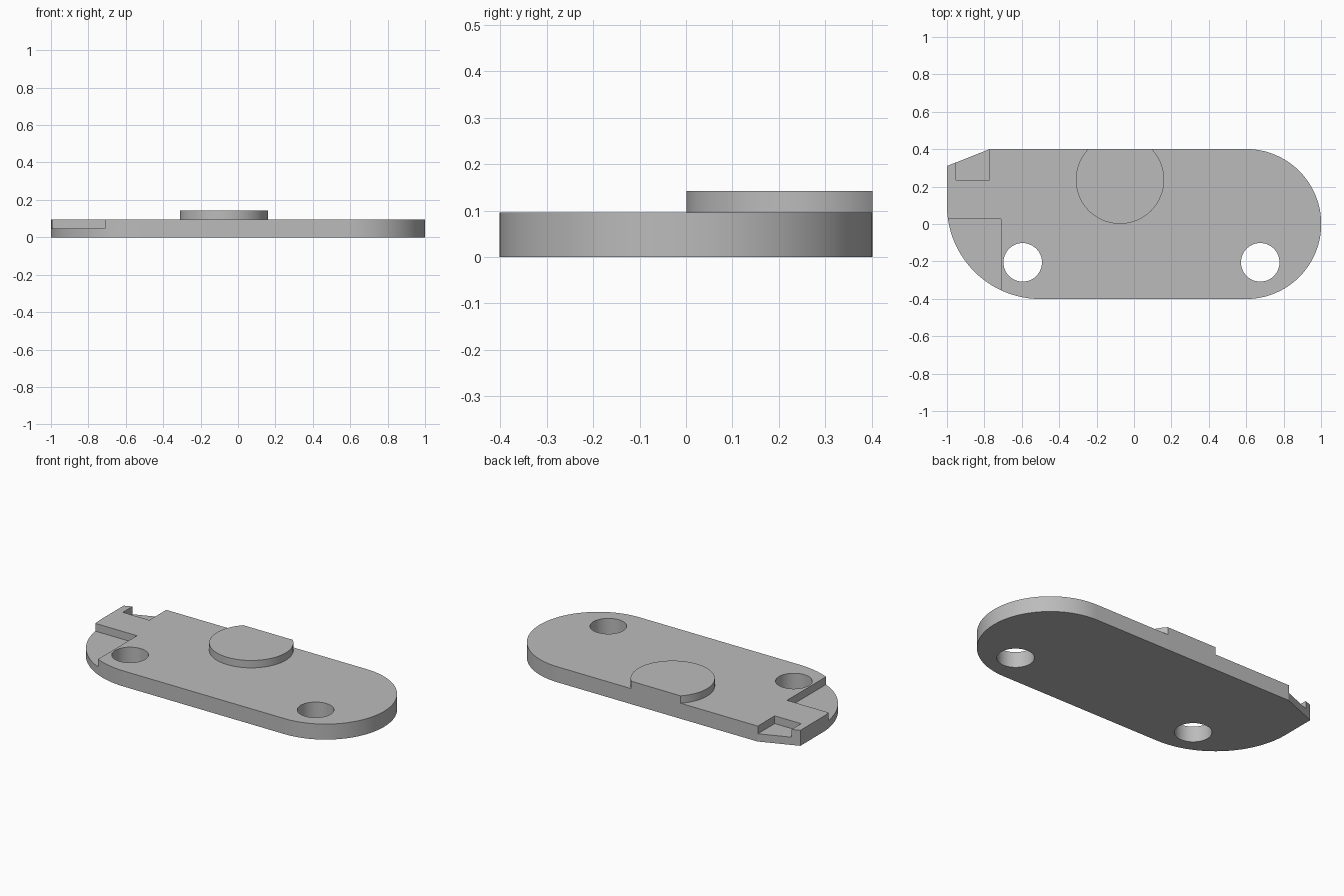
import bpy
import bmesh
from math import cos, sin, radians, sqrt

if "Cube" in bpy.data.objects:
    bpy.data.objects.remove(bpy.data.objects["Cube"], do_unlink=True)

PLATE_TOP, STEP, DISC_TOP = 0.096, 0.048, 0.142
BACK = 0.401

grey = bpy.data.materials.new("plain grey")
grey.use_nodes = True
colour = (0.5, 0.5, 0.5, 1)
grey.diffuse_color = colour
grey.node_tree.nodes["Principled BSDF"].inputs["Base Color"].default_value = colour


def arc(cx, cy, r, start, end, steps):
    """Points along an arc, angles in degrees."""
    angles = [radians(start + (end - start) * i / steps) for i in range(steps + 1)]
    return [(cx + r * cos(a), cy + r * sin(a)) for a in angles]


def prism(name, outline, z0, z1):
    """Extrude a flat outline from z0 up to z1."""
    bm = bmesh.new()
    base = bm.faces.new([bm.verts.new((x, y, z0)) for x, y in outline])
    top = bmesh.ops.extrude_face_region(bm, geom=[base])["geom"]
    verts = [v for v in top if isinstance(v, bmesh.types.BMVert)]
    bmesh.ops.translate(bm, verts=verts, vec=(0, 0, z1 - z0))
    bmesh.ops.recalc_face_normals(bm, faces=bm.faces)
    mesh = bpy.data.meshes.new(name)
    bm.to_mesh(mesh)
    bm.free()
    obj = bpy.data.objects.new(name, mesh)
    bpy.context.collection.objects.link(obj)
    mesh.materials.append(grey)
    return obj


def box(name, x0, x1, y0, y1, z0, z1):
    return prism(name, [(x0, y0), (x1, y0), (x1, y1), (x0, y1)], z0, z1)


def cut(target, cutter):
    """Subtract the cutter from the target, then discard it."""
    cutter.hide_render = True
    bpy.context.view_layer.objects.active = target
    mod = target.modifiers.new("cut", "BOOLEAN")
    mod.operation, mod.solver, mod.object = "DIFFERENCE", "EXACT", cutter
    bpy.ops.object.modifier_apply(modifier=mod.name)
    bpy.data.objects.remove(cutter, do_unlink=True)


# Base plate: round left end, large-radius right end with a clipped back corner
outline = arc(0.6, 0, BACK, -90, 90, 48)
outline += [(-0.77, BACK), (-1, 0.31)]
outline += arc(-0.5, 0.099, 0.5, 180, 270, 40)
plate = prism("base_plate", outline, 0, PLATE_TOP)

# Lowered front corner and small back notch
cut(plate, box("step_cutter", -1.2, -0.71, -0.6, 0.026, STEP, 0.2))
cut(plate, box("notch_cutter", -0.953, -0.772, 0.235, 0.6, STEP, 0.2))

# Two through holes
for x in (-0.595, 0.675):
    cut(plate, prism("hole_cutter", arc(x, -0.205, 0.103, 0, 352.5, 47), -0.1, 0.2))

# Raised disc, trimmed flush with the back edge
cy, r = 0.237, 0.236
half = sqrt(r * r - (BACK - cy) ** 2)
disc_outline = [p for p in arc(-0.075, cy, r, 90, 450, 96)[:-1] if p[1] < BACK - 0.002]
disc_outline = [(-0.075 - half, BACK)] + disc_outline + [(-0.075 + half, BACK)]
disc = prism("raised_disc", disc_outline, PLATE_TOP, DISC_TOP)

# Smooth the curved walls while keeping hard edges
for obj in (plate, disc):
    bpy.ops.object.select_all(action="DESELECT")
    obj.select_set(True)
    bpy.context.view_layer.objects.active = obj
    bpy.ops.object.shade_smooth_by_angle(angle=radians(20))
